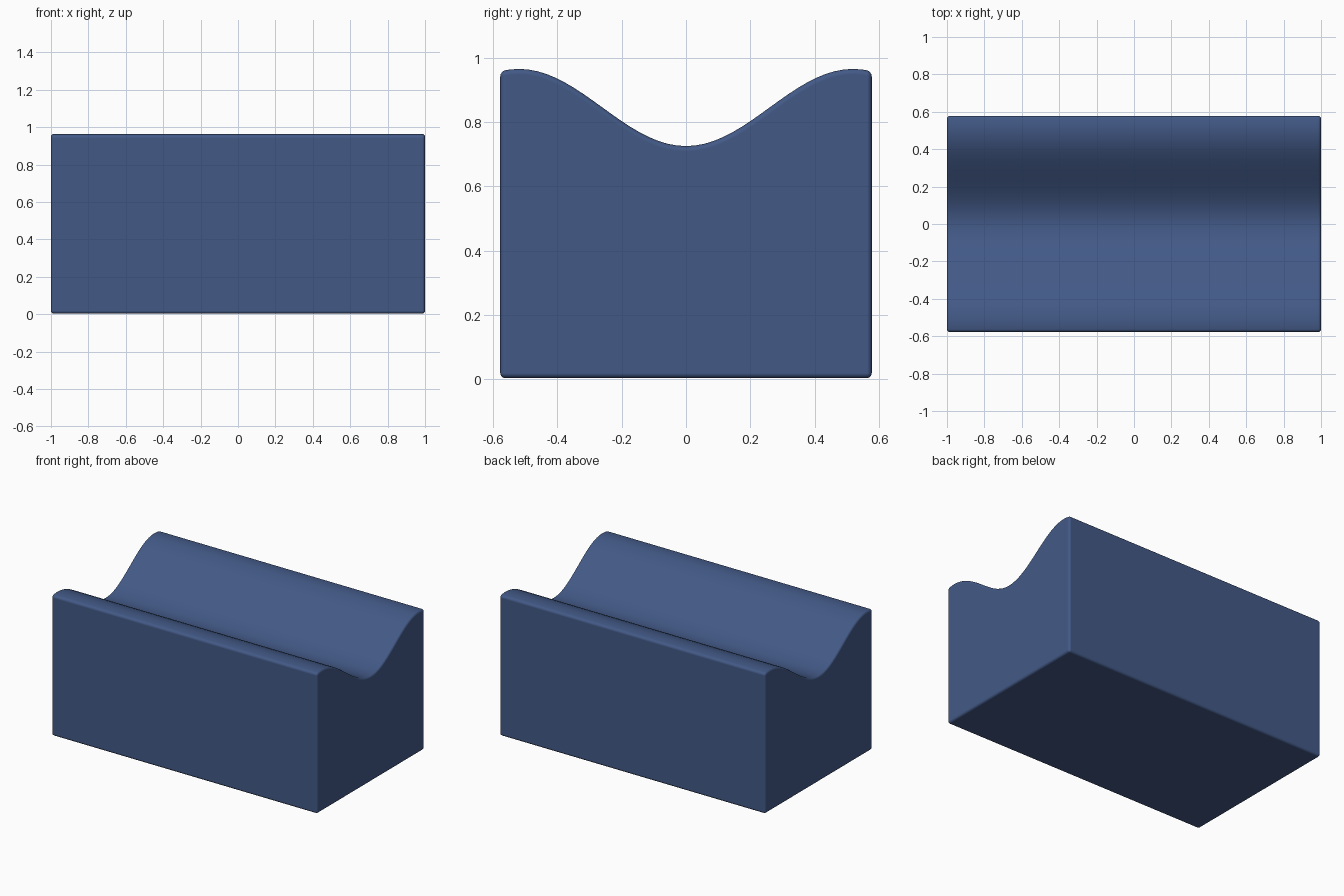
import bpy, bmesh, math

if "Cube" in bpy.data.objects:
    bpy.data.objects.remove(bpy.data.objects["Cube"])

HX, HY, Z0 = 1.0, 0.578, 0.003
STEPS = 40

# Saddle-shaped top: a cosine trough running along x
def top_z(y):
    return 0.845 - 0.12 * math.cos(math.pi * y / 0.52)

# End profile in the y-z plane
profile = [(-HY, Z0), (HY, Z0)]
for i in range(STEPS + 1):
    y = HY - 2 * HY * i / STEPS
    profile.append((y, top_z(y)))

# Extrude the profile along the block's length
bm = bmesh.new()
end = bm.faces.new([bm.verts.new((-HX, y, z)) for y, z in profile])
ext = bmesh.ops.extrude_face_region(bm, geom=[end], use_keep_orig=True)
moved = [g for g in ext["geom"] if isinstance(g, bmesh.types.BMVert)]
bmesh.ops.translate(bm, verts=moved, vec=(2 * HX, 0, 0))
bmesh.ops.recalc_face_normals(bm, faces=bm.faces)

mesh = bpy.data.meshes.new("trough_block")
bm.to_mesh(mesh)
bm.free()
block = bpy.data.objects.new("trough_block", mesh)
bpy.context.collection.objects.link(block)

# Small rounded edges
bevel = block.modifiers.new("rounded_edges", "BEVEL")
bevel.width = 0.016
bevel.segments = 4
bevel.limit_method = "ANGLE"
bevel.angle_limit = math.radians(35)
bevel.use_clamp_overlap = False
bevel.harden_normals = True

# Smooth shading
bpy.context.view_layer.objects.active = block
block.select_set(True)
bpy.ops.object.shade_smooth()

# Blue finish
mat = bpy.data.materials.new("blue")
mat.diffuse_color = (0.055, 0.10, 0.24, 1)
mat.use_nodes = True
mat.node_tree.nodes["Principled BSDF"].inputs["Base Color"].default_value = mat.diffuse_color
mesh.materials.append(mat)
